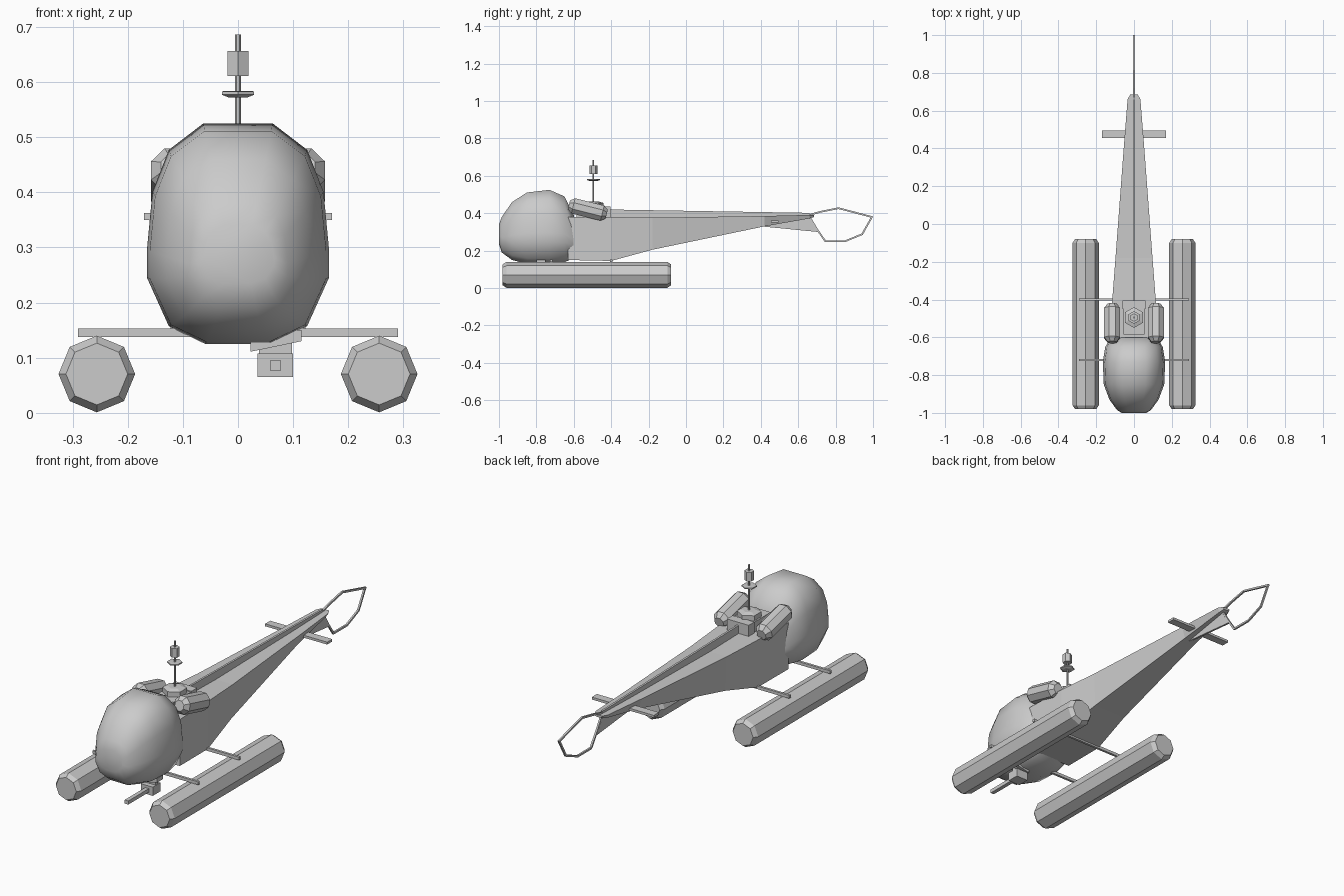
import bpy, math
from mathutils import Vector, Matrix

if "Cube" in bpy.data.objects:
    bpy.data.objects.remove(bpy.data.objects["Cube"])


def make(name, verts, faces, smooth=None):
    me = bpy.data.meshes.new(name)
    me.from_pydata([tuple(v) for v in verts], [], faces)
    ob = bpy.data.objects.new(name, me)
    bpy.context.collection.objects.link(ob)
    bpy.context.view_layer.objects.active = ob
    bpy.ops.object.select_all(action='DESELECT')
    ob.select_set(True)
    bpy.ops.object.mode_set(mode='EDIT')
    bpy.ops.mesh.select_all(action='SELECT')
    bpy.ops.mesh.normals_make_consistent(inside=False)
    bpy.ops.object.mode_set(mode='OBJECT')
    if smooth:
        bpy.ops.object.shade_smooth_by_angle(angle=math.radians(smooth))
    return ob


def loft(name, rings, smooth=None, closed=False):
    n, m = len(rings[0]), len(rings)
    faces = [(i * n + j, i * n + (j + 1) % n,
              (i + 1) % m * n + (j + 1) % n, (i + 1) % m * n + j)
             for i in range(m if closed else m - 1) for j in range(n)]
    if not closed:
        faces += [tuple(range(n))[::-1], tuple(range((m - 1) * n, m * n))]
    return make(name, [v for r in rings for v in r], faces, smooth)


def box(name, x0, x1, y0, y1, z0, z1):
    return loft(name, [[(x0, y, z0), (x1, y, z0), (x1, y, z1), (x0, y, z1)] for y in (y0, y1)])


def turned(name, profile, n, loc, rot=None, phase=0.0, smooth=None):
    """Lathe of (radius, height) points about z, then rotated and moved."""
    m = Matrix.Translation(loc) @ (rot or Matrix()).to_4x4()
    ang = [2 * math.pi * k / n + phase for k in range(n)]
    return loft(name, [[m @ Vector((r * math.cos(a), r * math.sin(a), h)) for a in ang]
                       for r, h in profile], smooth)


def plate(name, pts, t):
    """Flat plate in the y-z plane."""
    return loft(name, [[(x, y, z) for y, z in pts] for x in (-t, t)])


# Bubble cabin lofted along y
half = [(.38, 1), (.76, .88), (.94, .69), (1, .43), (1, .30), (.76, .08), (.36, 0)]
section = half + [(-u, v) for u, v in reversed(half)]
stations = [(-1.0, .235, .34, .065), (-.985, .19, .38, .09), (-.93, .15, .46, .13),
            (-.85, .129, .511, .16), (-.73, .125, .525, .165),
            (-.65, .138, .49, .152), (-.60, .16, .39, .12)]
loft("bubble_cabin", [[(u * w, y, zb + v * (zt - zb)) for u, v in section]
                      for y, zb, zt, w in stations], smooth=40)

# Fuselage and tapering tail boom: y, bottom z, top z, bottom and top half width
hull = [(-.63, .15, .38, .122, .122), (-.40, .145, .38, .115, .115),
        (-.18, .205, .376, .09, .098), (.42, .33, .385, .035, .053),
        (.66, .372, .391, .022, .034), (.685, .38, .391, .014, .02)]
loft("fuselage_and_boom", [[(-b, y, z0), (b, y, z0), (t, y, z1), (-t, y, z1)]
                           for y, z0, z1, b, t in hull])
plate("boom_spine", [(-.41, .37), (-.41, .42), (.66, .402), (.66, .38)], .005)
plate("lower_tail_fin", [(.40, .33), (.705, .30), (.655, .385), (.50, .36)], .005)

# Tailplane
box("tailplane", -.17, .17, .455, .495, .35, .362)

# Tail guard hoop swept round a closed path
path = [Vector((0, y, z)) for y, z in
        [(.655, .39), (.72, .408), (.815, .427), (.994, .38), (.942, .288),
         (.85, .25), (.745, .25), (.70, .315)]]
rings = []
for i, p in enumerate(path):
    a, b = (p - path[i - 1]).normalized(), (path[(i + 1) % len(path)] - p).normalized()
    t = (a + b).normalized()
    n = Vector((0, -t.z, t.y)) / max(.6, t.dot(b))
    rings.append([p + n * .0045 * c + Vector((.0045 * s, 0, 0))
                  for c, s in ((1, 1), (-1, 1), (-1, -1), (1, -1))])
loft("tail_guard", rings, closed=True)

# Floats and saddle fuel tanks on both sides
along_y = Matrix.Rotation(math.radians(-90), 3, 'X')
tilted = Matrix.Rotation(math.radians(-104), 3, 'X')
for side, s in (("right", 1), ("left", -1)):
    turned(side + "_float", [(.056, -.45), (.0695, -.43), (.0695, .43), (.056, .45)], 8,
           (s * .256, -.53, .0705), along_y, smooth=30)
    turned(side + "_fuel_tank", [(.026, -.104), (.045, -.08), (.045, .08), (.026, .104)], 8,
           (s * .116, -.525, .42), tilted, math.pi / 8, smooth=30)

# Float cross bars
for name, y in (("front", -.72), ("rear", -.40)):
    box(name + "_cross_bar", -.29, .29, y - .006, y + .006, .138, .153)

# Engine block and gearbox below the mast
my = -.495
box("engine_block", -.055, .055, -.585, -.44, .37, .43)
box("engine_rear_housing", -.06, .06, -.45, -.405, .37, .435)
turned("gearbox_cap", [(.055, .42), (.055, .455), (.03, .462)], 6, (0, my, 0), phase=math.pi / 6)

# Rotor mast, swash plate and hub
turned("rotor_mast", [(.005, .44), (.005, .686)], 6, (0, my, 0))
turned("swash_plate", [(.02, .572), (.034, .577), (.034, .583), (.02, .584)], 6,
       (0, my, 0), phase=math.pi / 6)
turned("rotor_hub", [(.022, .611), (.022, .656)], 6, (0, my, 0), phase=math.pi / 6)

# Forward-facing unit slung under the cabin
wedge = [(.023, .111), (.115, .13), (.115, .15), (.023, .15)]
loft("under_mount_bracket", [[(x, y, z) for x, z in wedge] for y in (-.80, -.75)])
box("under_mount_post", .038, .098, -.785, -.765, .10, .14)
box("under_mount_body", .035, .10, -.81, -.75, .065, .108)
box("under_mount_barrel", .058, .078, -.97, -.80, .077, .095)
